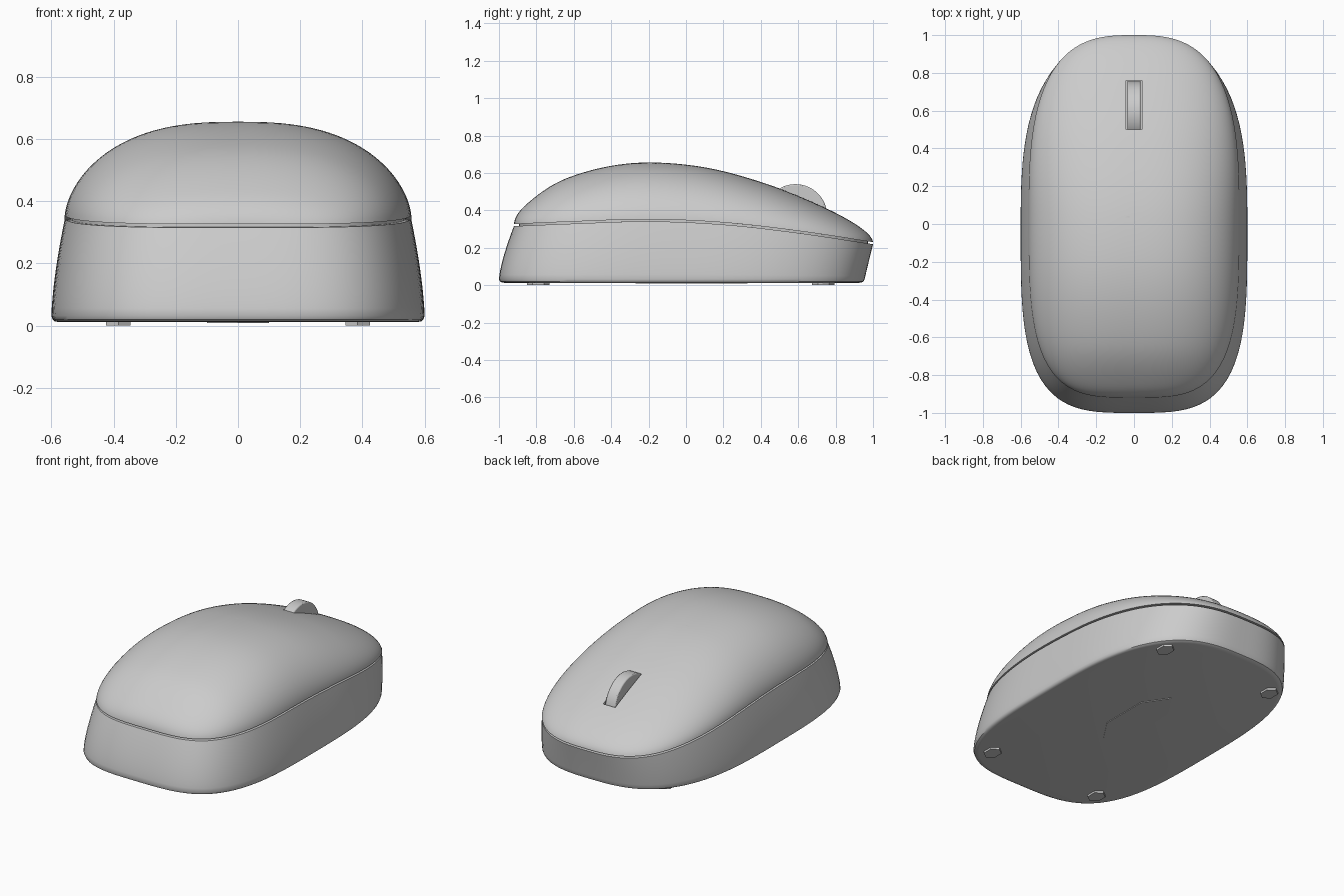
import bpy, bmesh, math
from math import sin, cos, pi

if "Cube" in bpy.data.objects:
    bpy.data.objects.remove(bpy.data.objects["Cube"])

SEG = 128
SEAM = [.318, .335, .347, .33, .285, .225]                  # seam height, y -1..1
CROWN = [0, .113, .238, .303, .299, .24, .157, .076, 0]     # crown height above seam, back to nose
A, Y0, Y1 = .558, -.92, 1.0                                 # rim half width and y range


def spline(p, s):
    p = [2 * p[0] - p[1]] + p + [2 * p[-1] - p[-2]]
    s = min(max(s, 0), 1) * (len(p) - 3)
    i = min(int(s), len(p) - 4)
    t = s - i
    a, b, c, d = p[i:i + 4]
    return .5 * (2 * b + (c - a) * t + (2 * a - 5 * b + 4 * c - d) * t**2 + (3 * b - a - 3 * c + d) * t**3)


def seam(y):
    return spline(SEAM, (y + 1) / 2)


def power(v):
    return 2.9 if v > 0 else 3.5


def outline(a, y0, y1, scale=1):
    """Rounded-rectangle outline, squarer at the -y end."""
    pts = []
    for i in range(SEG):
        c, s = cos(2 * pi * i / SEG), sin(2 * pi * i / SEG)
        n = power(s)
        r = scale * (abs(c)**n + abs(s)**n)**(-1 / n)
        pts.append((a * r * c, (y0 + y1) / 2 + (y1 - y0) / 2 * r * s))
    return pts


def crown(x, y):
    v = min(max((y - (Y0 + Y1) / 2) / ((Y1 - Y0) / 2), -1), 1)
    n = power(v)
    w = A * max(1 - abs(v)**n, 1e-9)**(1 / n)
    u = min(abs(x) / w, 1)
    return seam(y) + spline(CROWN, math.asin(v) / pi + .5) * (1 - u**2.6)**.58


def finish(ob, angle=35):
    bpy.ops.object.select_all(action='DESELECT')
    ob.select_set(True)
    bpy.context.view_layer.objects.active = ob
    bpy.ops.object.shade_smooth_by_angle(angle=math.radians(angle))


def loft(name, rings):
    bm = bmesh.new()
    vs = [[bm.verts.new(p) for p in r] for r in rings]
    for a, b in zip(vs, vs[1:]):
        for i in range(SEG):
            j = (i + 1) % SEG
            bm.faces.new((a[i], a[j], b[j], b[i]))
    bm.faces.new(vs[0][::-1])
    bm.faces.new(vs[-1])
    bmesh.ops.recalc_face_normals(bm, faces=bm.faces)
    me = bpy.data.meshes.new(name)
    bm.to_mesh(me)
    bm.free()
    ob = bpy.data.objects.new(name, me)
    bpy.context.collection.objects.link(ob)
    return ob


# lower shell: rounded bottom edge, leaning walls, recessed neck at the seam
rings = [[(x, y, z) for x, y in outline(.6, -1, .955, s)]
         for s, z in ((.965, .012), (.982, .014), (.994, .02))]
for k in range(13):
    f = k / 12
    o = outline(.6 - (.6 - A) * f**1.5, -1 + .08 * f**1.4, .955 + .045 * f)
    rings.append([(x, y, .032 + f * (seam(y) - .006 - .032)) for x, y in o])
for dz in (-.006, .015):
    rings.append([(x, y, seam(y) + dz) for x, y in outline(A, Y0, Y1, .972)])
finish(loft("lower_shell", rings))

# upper shell: domed cover over the seam
rings = [[(x, y, seam(y) + .005) for x, y in outline(A, Y0, Y1, .965)]]
K = 36
for k in range(K):
    o = outline(A, Y0, Y1, cos(pi / 2 * k / K))
    rings.append([(x, y, max(crown(x, y), seam(y) + .005)) if k else (x, y, seam(y) + .005) for x, y in o])
top = loft("upper_shell", rings)

# wheel slot cut into the cover
bpy.ops.mesh.primitive_cube_add(size=1, location=(0, .63, .55))
cutter = bpy.context.object
cutter.name = "slot_cutter"
cutter.scale = (.084, .26, .4)
cutter.hide_render = True
mod = top.modifiers.new("slot", 'BOOLEAN')
mod.operation, mod.solver, mod.object = 'DIFFERENCE', 'EXACT', cutter
bpy.context.view_layer.objects.active = top
bpy.ops.object.modifier_apply(modifier=mod.name)
bpy.data.objects.remove(cutter)
finish(top)

# scroll wheel
bpy.ops.mesh.primitive_cylinder_add(vertices=64, radius=.17, depth=.07, location=(0, .585, .37),
                                    rotation=(0, pi / 2, 0))
wheel = bpy.context.object
wheel.name = "scroll_wheel"
bev = wheel.modifiers.new("bevel", 'BEVEL')
bev.width, bev.segments = .006, 2
finish(wheel)


def pad(name, x, y, hx, hy, z0, z1):
    """Elongated six-sided pad under the base, points along y."""
    bpy.ops.mesh.primitive_cylinder_add(vertices=6, radius=1, depth=z1 - z0, location=(x, y, (z0 + z1) / 2))
    ob = bpy.context.object
    ob.name = name
    ob.scale = (hx / cos(pi / 6), hy, 1)


# gliding feet and underside panel
for x in (-.385, .385):
    for y in (-.79, .735):
        pad("foot", x, y, .04, .06, 0, .02)
pad("underside_panel", 0, .03, .1, .3, .008, .02)
